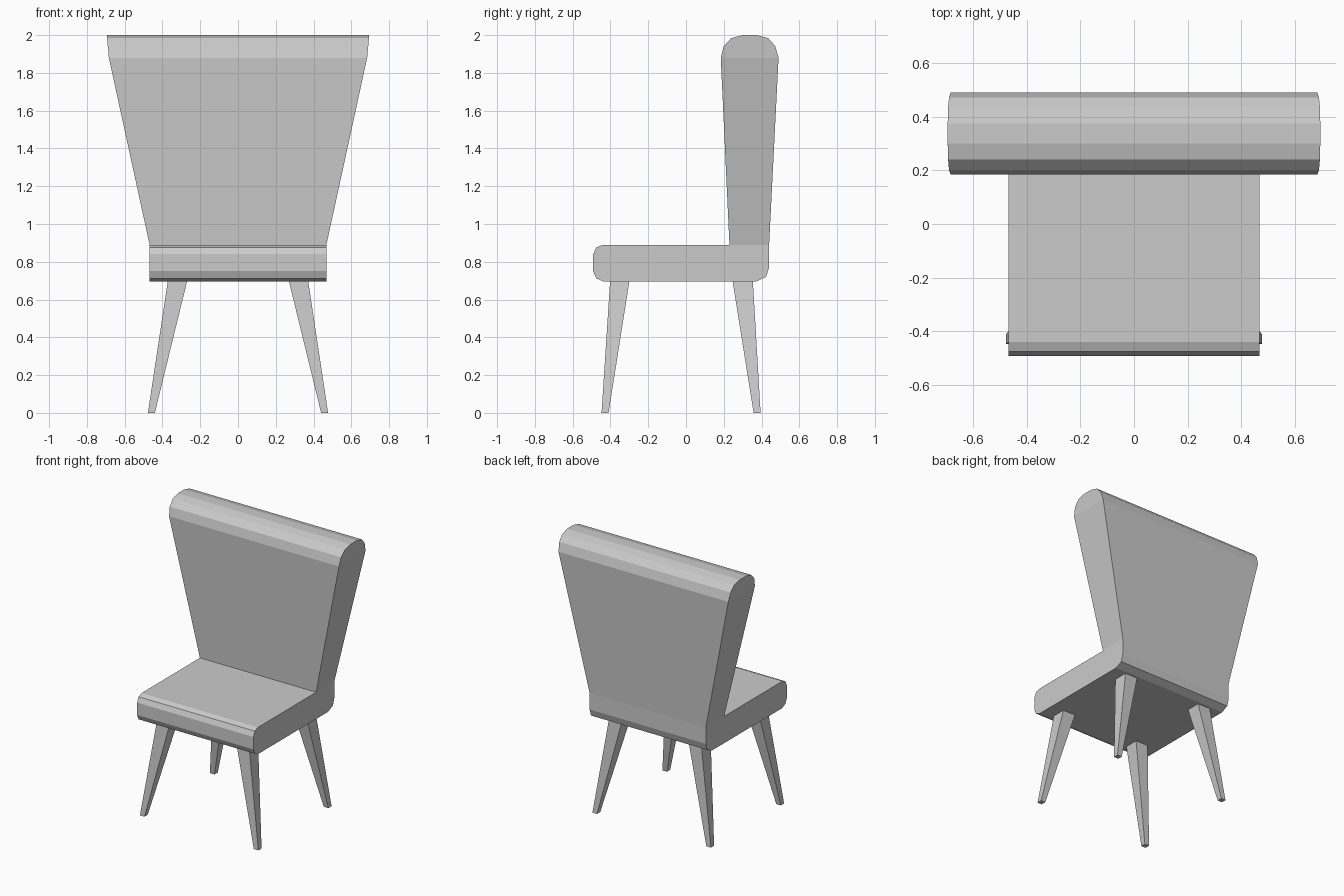
import bpy

if "Cube" in bpy.data.objects:
    bpy.data.objects.remove(bpy.data.objects["Cube"])


def make_object(name, verts, faces):
    mesh = bpy.data.meshes.new(name)
    mesh.from_pydata(verts, [], faces)
    mesh.validate()
    mesh.update()
    obj = bpy.data.objects.new(name, mesh)
    bpy.context.collection.objects.link(obj)
    return obj


def half_width(z):
    """Straight seat, flared back, gently tapered top roll."""
    if z <= 0.89:
        return 0.468
    if z <= 1.88:
        return 0.468 + (z - 0.89) * 0.218
    return 0.684 + (z - 1.88) * 0.09


# Upholstered seat and back: one side profile (y, z), stretched across x
seat_front = [(-0.435, 0.695), (-0.475, 0.712), (-0.492, 0.75),
              (-0.492, 0.84), (-0.475, 0.876), (-0.44, 0.89)]
back_roll = [(0.23, 0.89), (0.184, 1.88), (0.20, 1.943), (0.24, 1.984),
             (0.30, 2.0), (0.375, 2.0), (0.435, 1.984), (0.472, 1.943),
             (0.49, 1.88), (0.44, 0.89)]
seat_rear = [(0.44, 0.77), (0.424, 0.72), (0.37, 0.695)]
profile = seat_front + back_roll + seat_rear
n = len(profile)
verts = [(s * half_width(z), y, z) for s in (1, -1) for y, z in profile]
faces = [(i, i + n, (i + 1) % n + n, (i + 1) % n) for i in range(n)]

# Flat side panels: seat, back and rounded top
seat_side = list(range(0, 7)) + list(range(15, n))
back_side = [6, 7, 14, 15]
top_side = list(range(7, 15))
for panel in (seat_side, back_side, top_side):
    faces.append(panel)
    faces.append([i + n for i in reversed(panel)])
make_object("seat_and_back", verts, faces)


# Splayed, tapered square legs
def leg(name, side, top_y, foot_y):
    top_x, foot_x = (0.27, 0.372), (0.44, 0.477)
    pts = []
    for xs, ys, z in ((foot_x, foot_y, 0.0), (top_x, top_y, 0.695)):
        pts += [(side * xs[0], ys[0], z), (side * xs[1], ys[0], z),
                (side * xs[1], ys[1], z), (side * xs[0], ys[1], z)]
    quads = [(3, 2, 1, 0), (4, 5, 6, 7), (0, 1, 5, 4),
             (1, 2, 6, 5), (2, 3, 7, 6), (3, 0, 4, 7)]
    if side < 0:
        quads = [q[::-1] for q in quads]
    make_object(name, pts, quads)


for label, side in (("right", 1), ("left", -1)):
    leg("front_leg_" + label, side, (-0.402, -0.30), (-0.447, -0.41))
    leg("back_leg_" + label, side, (0.247, 0.354), (0.358, 0.395))
